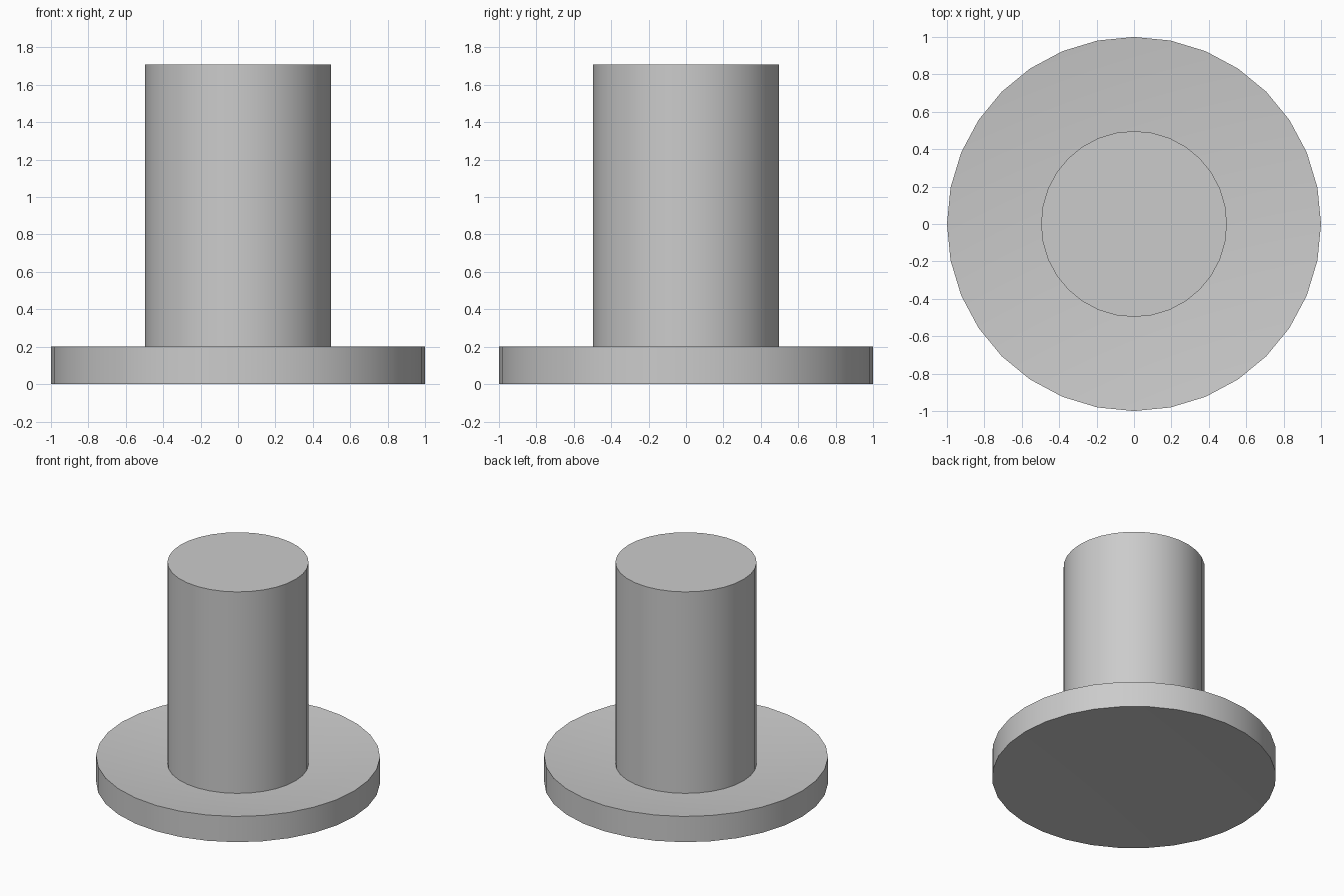
import bpy
import bmesh
import math

if "Cube" in bpy.data.objects:
    bpy.data.objects.remove(bpy.data.objects["Cube"])


def lathe(name, profile, sides=32):
    """Spin an (r, z) profile that starts and ends on the axis."""
    bm = bmesh.new()
    verts = [bm.verts.new((r, 0, z)) for r, z in profile]
    edges = [bm.edges.new(pair) for pair in zip(verts, verts[1:])]
    bmesh.ops.spin(bm, geom=verts + edges, axis=(0, 0, 1), cent=(0, 0, 0),
                   angle=2 * math.pi, steps=sides, use_merge=True)
    bmesh.ops.remove_doubles(bm, verts=bm.verts, dist=1e-4)
    bmesh.ops.recalc_face_normals(bm, faces=bm.faces)
    mesh = bpy.data.meshes.new(name)
    bm.to_mesh(mesh)
    bm.free()
    obj = bpy.data.objects.new(name, mesh)
    bpy.context.collection.objects.link(obj)
    bpy.context.view_layer.objects.active = obj
    obj.select_set(True)
    bpy.ops.object.shade_smooth_by_angle(angle=math.radians(30))
    obj.select_set(False)
    return obj


# Wide base disc, dished towards the centre on top, slightly hollow below
lathe("base_disc", [(0, 0.03), (1, 0), (1, 0.2), (0, 0.09)])

# Upright post sunk into the dish
lathe("post", [(0, 0.1), (0.497, 0.1), (0.497, 1.71), (0, 1.71)])
